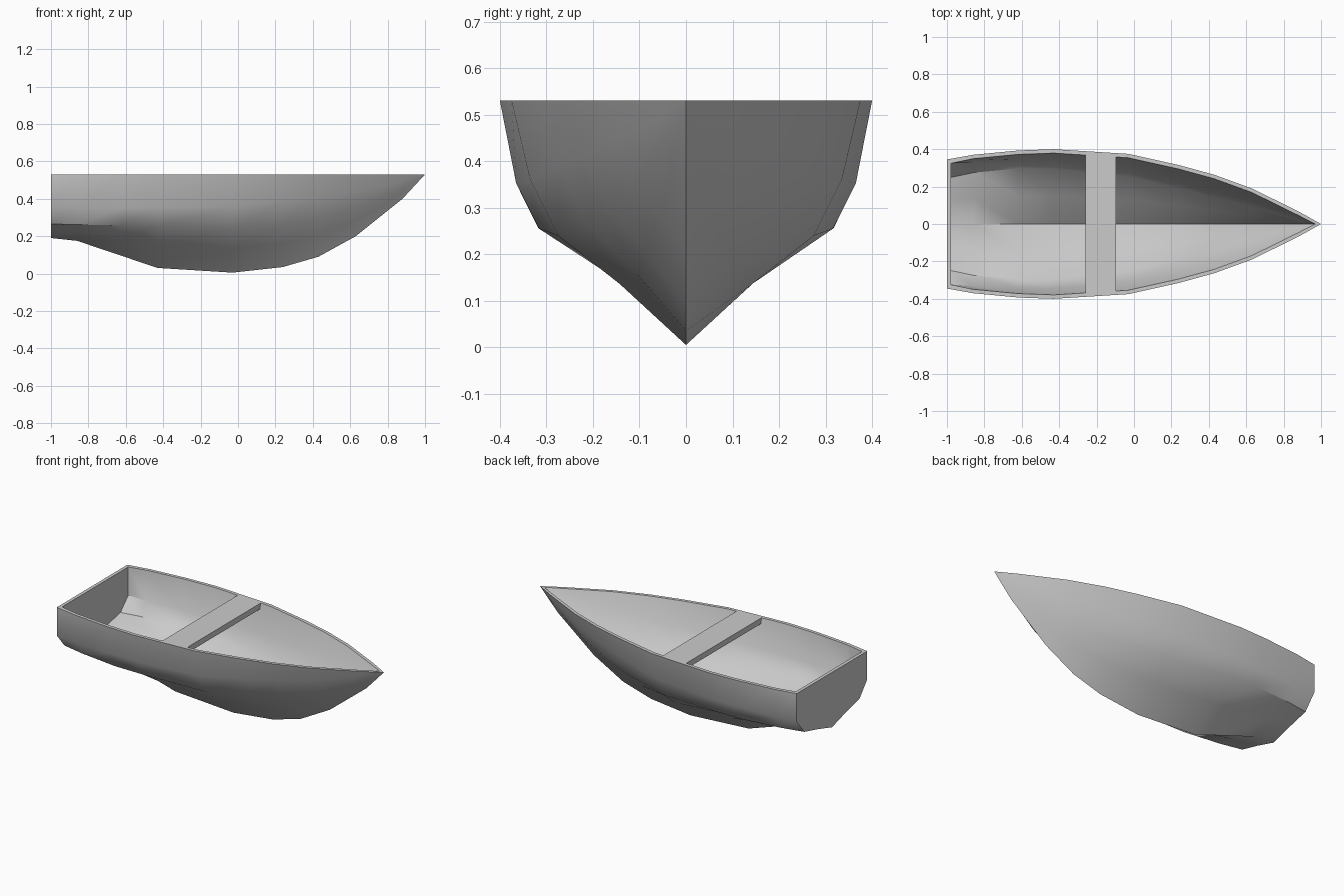
import bpy, bmesh, math

# Remove only the default cube
cube = bpy.data.objects.get("Cube")
if cube:
    bpy.data.objects.remove(cube, do_unlink=True)

RIM = 0.53      # height of the flat sheer line
WALL = 0.021    # thickness of the planking


def make_material(name, color):
    mat = bpy.data.materials.new(name)
    mat.use_nodes = True
    mat.diffuse_color = color
    for node in mat.node_tree.nodes:
        if node.type == 'BSDF_PRINCIPLED':
            node.inputs["Base Color"].default_value = color
    return mat


grey = make_material("plain_grey", (0.6, 0.6, 0.6, 1))


def add_object(name, bm):
    bmesh.ops.recalc_face_normals(bm, faces=bm.faces[:])
    mesh = bpy.data.meshes.new(name)
    bm.to_mesh(mesh)
    bm.free()
    mesh.materials.append(grey)
    obj = bpy.data.objects.new(name, mesh)
    bpy.context.collection.objects.link(obj)
    return obj


# Hull stations from transom to stem:
# x, keel height, (chine y, z), (knuckle y, z), sheer half-width
stations = [
    (-1.0, 0.19, (0.27, 0.265), (0.345, 0.355), 0.345),
    (-0.86, 0.175, (0.295, 0.262), (0.352, 0.35), 0.37),
    (-0.62, 0.094, (0.318, 0.257), (0.362, 0.35), 0.393),
    (-0.43, 0.03, (0.316, 0.255), (0.365, 0.352), 0.4),
    (-0.03, 0.005, (0.275, 0.24), (0.335, 0.36), 0.375),
    (0.24, 0.035, (0.21, 0.26), (0.275, 0.39), 0.315),
    (0.43, 0.09, (0.16, 0.29), (0.22, 0.41), 0.263),
    (0.63, 0.2, (0.11, 0.35), (0.155, 0.44), 0.19),
    (0.88, 0.4, (0.038, 0.465), (0.053, 0.5), 0.067),
    (1.0, RIM, (0, RIM), (0, RIM), 0),
]

# How far each section point moves for the inner skin, keel to sheer (y, z)
inset = [(0, 0.025), (0.012, 0.02), (WALL, 0.012), (WALL, 0), (WALL, 0)]


def section(station, inner):
    """Full cross-section from the left sheer under the keel to the right."""
    x, keel, chine, knuckle, sheer = station
    floor = (chine[0] * 0.52, keel + (chine[1] - keel) * 0.56)
    half = [(0, keel), floor, chine, knuckle, (sheer, RIM)]
    if inner:
        x = max(-1 + WALL, min(x, 0.97))
        half = [(max(y - dy, 0), min(z + dz, RIM))
                for (y, z), (dy, dz) in zip(half, inset)]
    left = [(x, y, z) for y, z in reversed(half)]
    right = [(x, -y, z) for y, z in half[1:]]
    return left + right


# Hull: outer and inner skins joined by a flat rim
bm = bmesh.new()
outer, inner = [
    [[bm.verts.new(p) for p in section(s, flag)] for s in stations]
    for flag in (False, True)
]
for skin in (outer, inner):
    for a, b in zip(skin, skin[1:]):
        for j in range(len(a) - 1):
            bm.faces.new((a[j], a[j + 1], b[j + 1], b[j]))
    bm.faces.new(skin[0])   # transom face
for i in range(len(stations) - 1):
    for side in (0, -1):
        bm.faces.new((outer[i][side], outer[i + 1][side],
                      inner[i + 1][side], inner[i][side]))
bm.faces.new((outer[0][0], outer[0][-1], inner[0][-1], inner[0][0]))
bmesh.ops.remove_doubles(bm, verts=bm.verts[:], dist=0.0005)
hull = add_object("hull", bm)

bpy.ops.object.select_all(action='DESELECT')
hull.select_set(True)
bpy.context.view_layer.objects.active = hull
bpy.ops.object.shade_smooth_by_angle(angle=math.radians(35))

# Thwart: plank across the hull, flush with the rim and tapered to its sides
bm = bmesh.new()
bmesh.ops.create_cube(bm, size=1)
for v in bm.verts:
    forward = v.co.x > 0
    v.co.x = -0.095 if forward else -0.26
    v.co.y = math.copysign(0.372 if forward else 0.382, v.co.y)
    if v.co.z < 0:
        v.co.y *= 0.98
    v.co.z = RIM if v.co.z > 0 else RIM - 0.035
add_object("bench_seat", bm)
